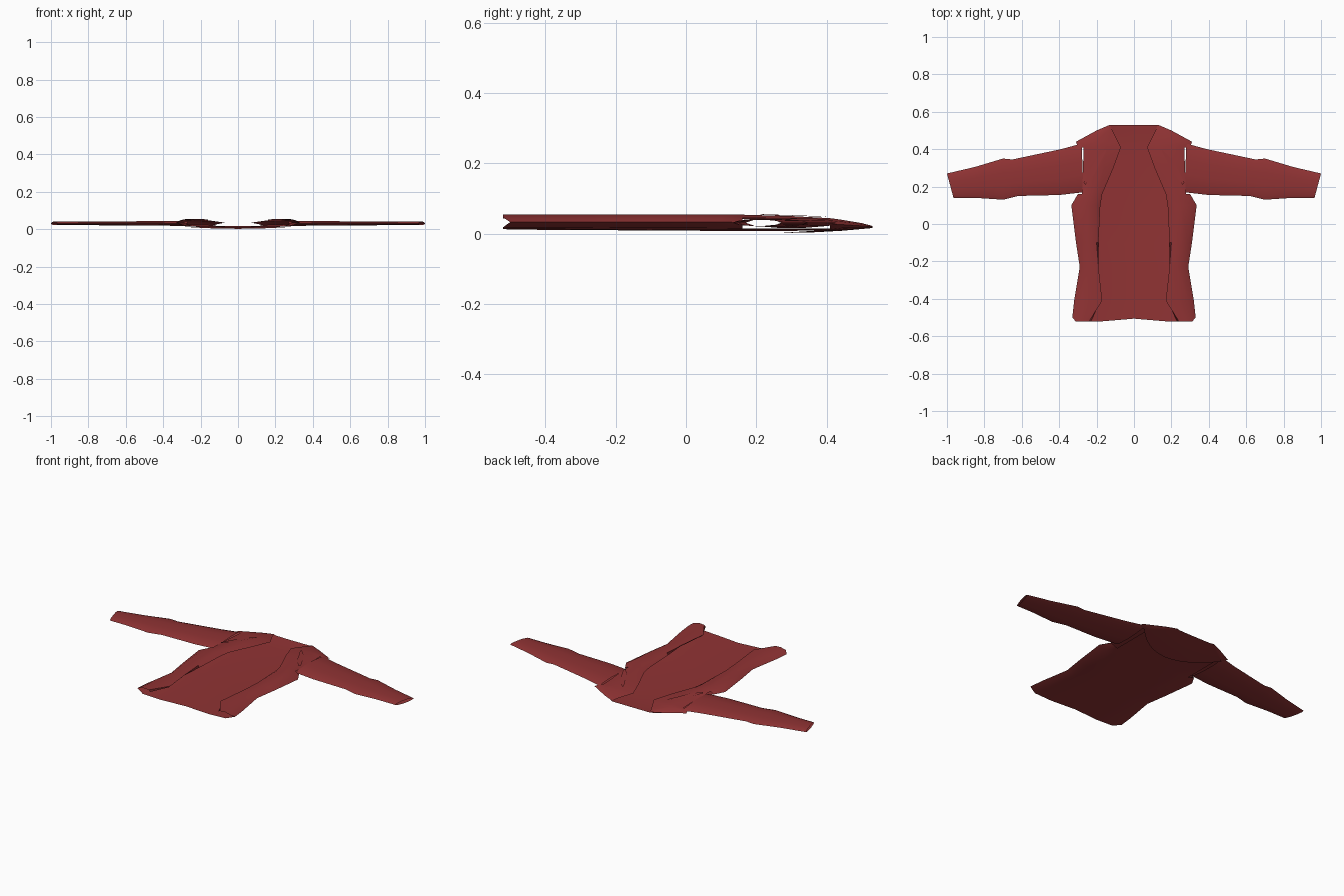
import bpy
import bmesh
import math

default_cube = bpy.data.objects.get("Cube")
if default_cube:
    bpy.data.objects.remove(default_cube, do_unlink=True)

# One dark red cloth for the whole garment
cloth = bpy.data.materials.new("dark_red_cloth")
cloth.use_nodes = True
cloth_colour = (0.28, 0.033, 0.034, 1)
cloth.diffuse_color = cloth_colour
shader = cloth.node_tree.nodes["Principled BSDF"]
shader.inputs["Base Color"].default_value = cloth_colour
shader.inputs["Roughness"].default_value = 0.8


def mix(a, b, t):
    return a + (b - a) * t


def loft(name, rings, closed=False, skip=None):
    """Join rings of points with quads, then mirror the half across x."""
    bm = bmesh.new()
    grid = [[bm.verts.new(point) for point in ring] for ring in rings]
    count = len(rings[0])
    for i in range(len(grid) - 1):
        for j in range(count if closed else count - 1):
            if skip and skip(i, j):
                continue
            k = (j + 1) % count
            bm.faces.new((grid[i][j], grid[i][k], grid[i + 1][k], grid[i + 1][j]))
    bmesh.ops.recalc_face_normals(bm, faces=bm.faces)
    mesh = bpy.data.meshes.new(name)
    bm.to_mesh(mesh)
    bm.free()
    mesh.materials.append(cloth)
    obj = bpy.data.objects.new(name, mesh)
    bpy.context.collection.objects.link(obj)
    bpy.ops.object.select_all(action="DESELECT")
    obj.select_set(True)
    bpy.context.view_layer.objects.active = obj
    bpy.ops.object.shade_smooth_by_angle(angle=math.radians(40))
    mirror = obj.modifiers.new("mirror", "MIRROR")
    mirror.merge_threshold = 0.0005
    return obj


# Torso rows: y, side x, back z, side z, front z, lapel crease x, lapel inner x
torso_rows = [
    (-.52, .33, .012, .033, .055, .24, .23),
    (-.41, .32, .011, .033, .055, .17, .18),
    (-.23, .29, .010, .033, .055, .19, .20),
    (-.10, .31, .009, .033, .055, .20, .19),
    (.10, .335, .008, .033, .055, .20, .18),
    (.16, .30, .008, .032, .054, .19, .17),
    (.30, .30, .008, .031, .050, .16, .11),
    (.41, .30, .010, .028, .044, .15, .07),
    (.44, .31, .011, .026, .040, .145, .085),
    (.50, .20, .014, .022, .030, .135, .115),
    (.53, .13, .016, .020, .022, .13, .127),
]


def torso_section(row):
    y, side, back, side_z, top, crease, inner = row
    hem = 0.02 if row == torso_rows[0] else 0
    fold = (top - back) * 0.28
    rise = (side_z - back) * 0.3
    return [
        (0, y + hem * 0.7, back),
        (side * 0.5, y, back + rise * 0.3),
        (side * 0.85, y, back + rise),
        (side, y + hem, side_z),
        (mix(side, crease, 0.2), y, mix(side_z, top, 0.6)),
        (mix(side, crease, 0.6), y, top),
        (crease, y, top - fold * 0.2),
        (inner, y, top - fold),
    ]


def is_armhole(i, j):
    return torso_rows[i][0] > 0.15 and torso_rows[i + 1][0] < 0.43 and j in (2, 3)


loft("torso", [torso_section(row) for row in torso_rows], skip=is_armhole)

# Sleeves: lower edge x and y, upper edge x and y, half height
sleeve_rows = [
    (.27, .17, .28, .43, .015),
    (.40, .155, .39, .40, .013),
    (.62, .15, .65, .345, .011),
    (.70, .13, .70, .35, .011),
    (.85, .14, .85, .305, .010),
    (.965, .14, 1, .27, .009),
]


def sleeve_ring(row, sides=10):
    low_x, low_y, high_x, high_y, height = row
    ring = []
    for k in range(sides):
        angle = math.tau * k / sides
        t = (math.cos(angle) + 1) / 2
        ring.append((mix(low_x, high_x, t), mix(low_y, high_y, t),
                     0.031 + height * math.sin(angle)))
    return ring


loft("sleeves", [sleeve_ring(row) for row in sleeve_rows], closed=True)

# Rounded collar flap hanging over the upper back
collar_columns = []
steps = 6
for i in range(steps + 1):
    t = i / steps
    column = []
    for j in range(4):
        s = j / 3
        x = mix(0.28, 0.13, s) * t
        y = mix(0.27 + 0.15 * t * t, 0.53, s)
        z = mix(0.002 + 0.010 * t * t, 0.016, s * s)
        column.append((x, y, z))
    collar_columns.append(column)
loft("back_collar_flap", collar_columns)

# Narrow lapel wings curving from the neck to the armholes
wing_edges = [
    (.15, .40, .15, .385),
    (.20, .35, .18, .33),
    (.24, .28, .21, .27),
    (.27, .22, .26, .21),
]
loft("lapel_wings", [
    [(a, b, mix(0.054, 0.048, (b - 0.2) * 5)),
     (c, d, mix(0.056, 0.049, (d - 0.2) * 5))]
    for a, b, c, d in wing_edges
])
